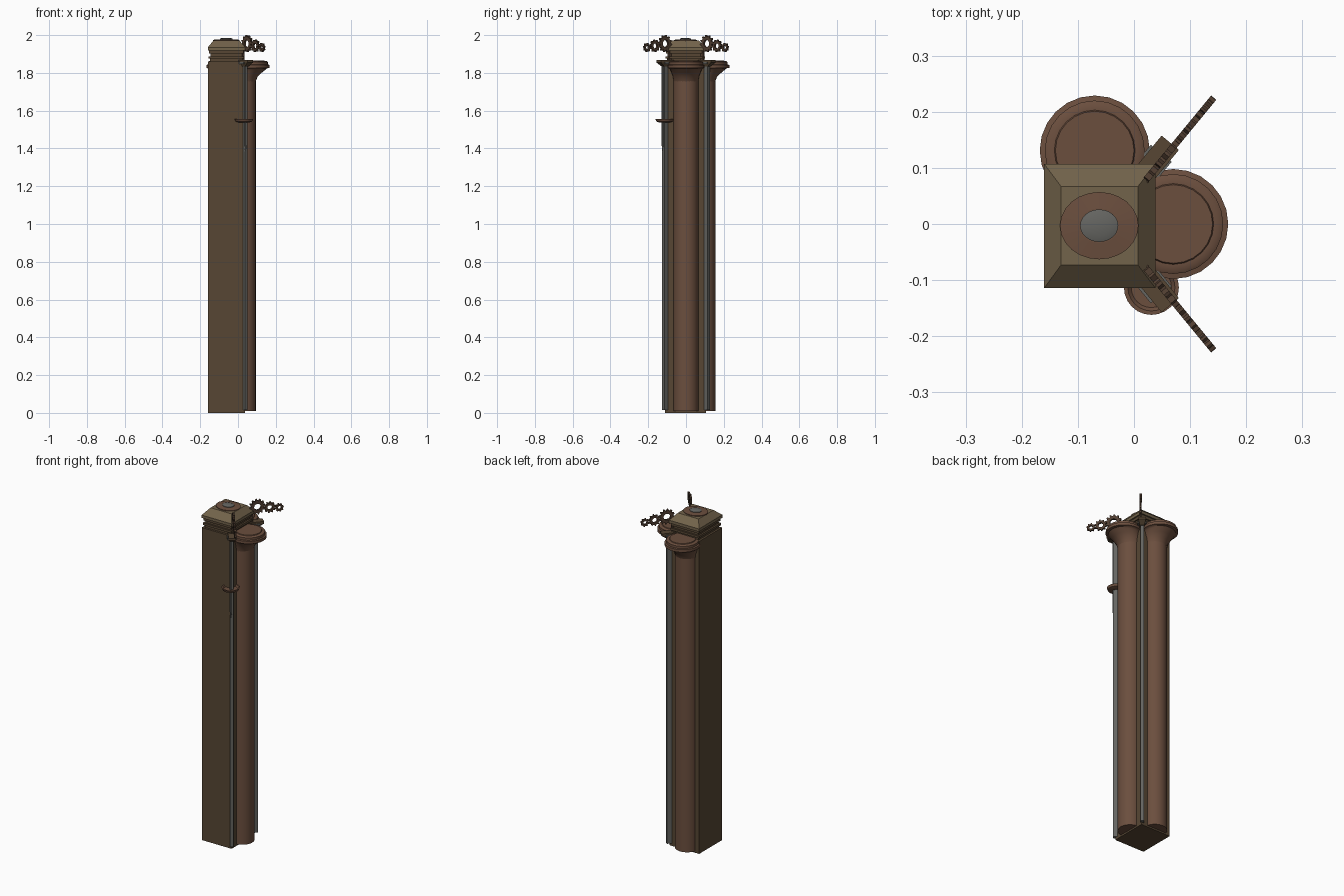
import bpy, bmesh, math
from mathutils import Matrix, Vector

if "Cube" in bpy.data.objects:
    bpy.data.objects.remove(bpy.data.objects["Cube"])


def material(name, rgb):
    m = bpy.data.materials.new(name)
    m.diffuse_color = (*rgb, 1)
    m.use_nodes = True
    m.node_tree.nodes["Principled BSDF"].inputs["Base Color"].default_value = m.diffuse_color
    return m


WOOD = material("dark_wood", (0.095, 0.062, 0.034))
TRIM = material("trim", (0.17, 0.125, 0.07))
COPPER = material("copper_brown", (0.147, 0.077, 0.048))
DARK = material("gear_brown", (0.085, 0.05, 0.032))
METAL = material("metal", (0.13, 0.13, 0.12))


def finish(name, bm, mat, smooth=False):
    bmesh.ops.recalc_face_normals(bm, faces=bm.faces)
    me = bpy.data.meshes.new(name)
    bm.to_mesh(me)
    bm.free()
    ob = bpy.data.objects.new(name, me)
    bpy.context.collection.objects.link(ob)
    me.materials.append(mat)
    if smooth:
        bpy.ops.object.select_all(action='DESELECT')
        bpy.context.view_layer.objects.active = ob
        ob.select_set(True)
        bpy.ops.object.shade_smooth_by_angle(angle=math.radians(35))
    return ob


def loft(name, loops, mat, smooth=False):
    """Skin a stack of equal-length point loops and cap both ends."""
    bm = bmesh.new()
    rings = [[bm.verts.new(p) for p in loop] for loop in loops]
    n = len(rings[0])
    for a, b in zip(rings, rings[1:]):
        for i in range(n):
            j = (i + 1) % n
            bm.faces.new((a[i], a[j], b[j], b[i]))
    bm.faces.new(rings[0][::-1])
    bm.faces.new(rings[-1])
    return finish(name, bm, mat, smooth)


def rect(x0, x1, y0, y1, z):
    return [(x0, y0, z), (x1, y0, z), (x1, y1, z), (x0, y1, z)]


def ring(x, y, z, rx, ry=None, n=24):
    ry = ry or rx
    return [(x + rx * math.cos(2 * math.pi * i / n),
             y + ry * math.sin(2 * math.pi * i / n), z) for i in range(n)]


# square main shaft
loft("main_shaft", [rect(-.16, .036, -.112, .105, z) for z in (0, 1.86)], WOOD)

# stepped neck under the cap
for k, (inset, z0, z1) in enumerate([(.012, 1.86, 1.875), (.004, 1.875, 1.888),
                                     (.014, 1.888, 1.902), (.006, 1.902, 1.92)]):
    loft(f"neck_step_{k}", [rect(-.16 + inset, .036 - inset, -.112 + inset,
                                 .105 - inset, z) for z in (z0, z1)], WOOD)

# bevelled cap with oval boss
loft("cap", [rect(-.16, .038, -.114, .107, 1.918),
             rect(-.16, .038, -.114, .107, 1.935),
             rect(-.13, .007, -.073, .067, 1.971)], TRIM)
loft("cap_disc", [ring(-.062, -.003, 1.968, .07, .06),
                  ring(-.062, -.003, 1.975, .07, .06),
                  ring(-.062, -.003, 1.978, .036, .031)], COPPER)
loft("cap_stud", [ring(-.062, -.003, 1.974, .034, .029),
                  ring(-.062, -.003, 1.981, .034, .029),
                  ring(-.062, -.003, 1.985, .022, .018)], METAL, True)

# engaged columns with capitals that flare outwards: (outward shift, z, radius)
CAPITAL = [(0, 1.755, .066), (.007, 1.78, .069), (.022, 1.802, .077),
           (.035, 1.818, .084), (.035, 1.824, .09), (.042, 1.826, .098),
           (.042, 1.842, .098), (.042, 1.844, .089), (.042, 1.858, .089),
           (.042, 1.862, .082), (.042, 1.862, .072), (.042, 1.866, .070)]
for side, (cx, cy), (dx, dy) in [("right", (.028, 0), (1, 0)),
                                 ("back", (-.07, .089), (0, 1))]:
    loft(f"{side}_column", [ring(cx, cy, z, .066, n=32) for z in (.01, 1.77)],
         COPPER, True)
    loft(f"{side}_capital", [ring(cx + dx * s, cy + dy * s, z, r)
                             for s, z, r in CAPITAL], COPPER, True)


# gear with a round hole, standing in a vertical plane
def gear(name, centre, r, teeth, thick, axis_u):
    u, v = Vector(axis_u), Vector((0, 0, 1))
    w = u.cross(v)
    bm = bmesh.new()
    n = teeth * 4
    grid = []
    for t in (-thick / 2, thick / 2):
        for hole in (False, True):
            loop = []
            for i in range(n):
                a = 2 * math.pi * (i + .5) / n
                rad = r * .42 if hole else r * (1 if i % 4 < 2 else .78)
                loop.append(bm.verts.new(Vector(centre) + w * t + u * rad * math.cos(a)
                                         + v * rad * math.sin(a)))
            grid.append(loop)
    for a, b in ((0, 1), (1, 3), (3, 2), (2, 0)):
        for i in range(n):
            j = (i + 1) % n
            bm.faces.new((grid[a][i], grid[a][j], grid[b][j], grid[b][i]))
    finish(name, bm, DARK)


# both right-hand corners: metal strip, bracket, gear train
for side, s in (("front", -1), ("back", 1)):
    def diagonal(c, half_l, half_w, z):
        d, p = Vector((.636, .772 * s, 0)), Vector((.772, -.636 * s, 0))
        c = Vector((c[0], c[1] * s, z))
        return [c + d * a * half_l + p * b * half_w
                for a, b in ((-1, -1), (1, -1), (1, 1), (-1, 1))]

    loft(f"{side}_corner_strip",
         [diagonal((.034, .108), .016, .009, z) for z in (.015, 1.855)], METAL)
    loft(f"{side}_strip_head",
         [diagonal((.032, .106), .026, .024, z) for z in (1.846, 1.858)], METAL)
    loft(f"{side}_bracket",
         [diagonal((.028, .1), .03, .012, 1.835),
          diagonal((.036, .11), .045, .02, 1.855),
          diagonal((.036, .11), .045, .02, 1.868)], WOOD)
    loft(f"{side}_gear_post",
         [diagonal((.022, .085), .012, .006, z) for z in (1.86, 1.93)], DARK)
    for k, (dist, z, r, teeth) in enumerate([(.045, 1.955, .045, 12),
                                             (.114, 1.943, .033, 10),
                                             (.168, 1.935, .024, 8)]):
        gear(f"{side}_gear_{k}", (.02 + .636 * dist, s * (.077 + .772 * dist), z),
             r, teeth, .012, (.636, .772 * s, 0))

# round tray and thin rod on the front corner
loft("tray", [ring(.031, -.113, 1.538, .03), ring(.031, -.113, 1.543, .044),
              ring(.031, -.113, 1.556, .049), ring(.031, -.113, 1.556, .042),
              ring(.031, -.113, 1.549, .036)], COPPER, True)
loft("front_rod", [ring(.039, -.122, 1.38, .003, n=8), ring(.039, -.122, 1.42, .007, n=8),
                   ring(.039, -.122, 1.85, .007, n=8)], METAL, True)
